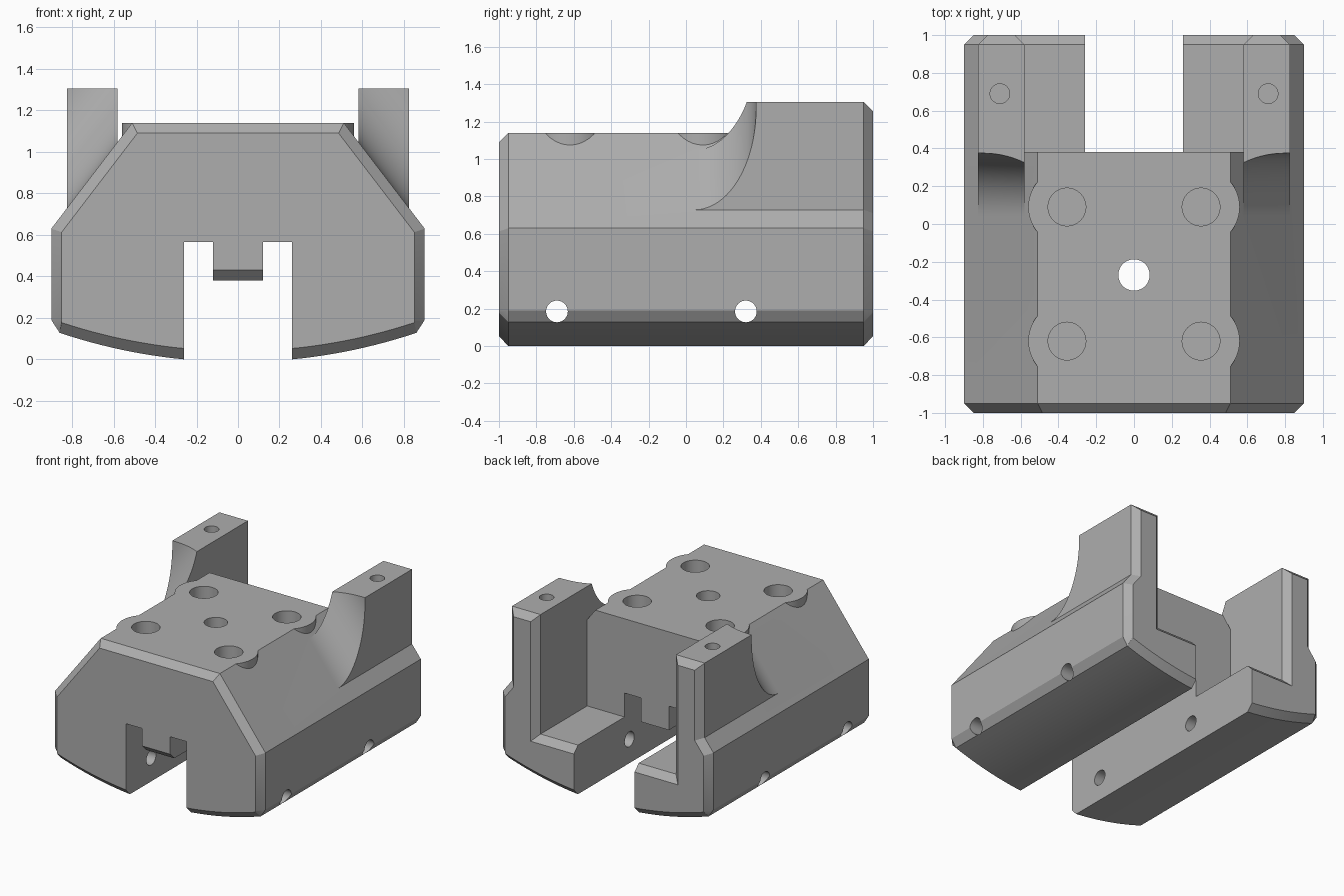
import bpy, bmesh, math
from mathutils import Vector, Matrix

if "Cube" in bpy.data.objects:
    bpy.data.objects.remove(bpy.data.objects["Cube"])

grey = bpy.data.materials.new("machined_grey")
grey.use_nodes = True
COLOR = (0.42, 0.42, 0.42, 1)
grey.diffuse_color = COLOR
grey.node_tree.nodes["Principled BSDF"].inputs["Base Color"].default_value = COLOR

CH = 0.05                                  # edge chamfer
SLOPE = 0.51 / 0.39                        # rise of the sloped flanks
SLOT, TONGUE, FLOOR = 0.26, 0.12, 0.38


def finish(bm, name):
    bmesh.ops.recalc_face_normals(bm, faces=bm.faces)
    mesh = bpy.data.meshes.new(name)
    bm.to_mesh(mesh)
    bm.free()
    mesh.materials.append(grey)
    obj = bpy.data.objects.new(name, mesh)
    bpy.context.collection.objects.link(obj)
    return obj


def loft(bm, rings):
    """Skin closed rings of equal length and cap both ends."""
    loops = [[bm.verts.new(p) for p in ring] for ring in rings]
    for a, b in zip(loops, loops[1:]):
        for i in range(len(a)):
            j = (i + 1) % len(a)
            bm.faces.new((a[i], a[j], b[j], b[i]))
    bm.faces.new(loops[0])
    bm.faces.new(loops[-1])


def cylinder(name, center, radius, depth, axis="Z"):
    bm = bmesh.new()
    turn = Matrix.Rotation(math.pi / 2, 4, "Y") if axis == "X" else Matrix()
    bmesh.ops.create_cone(bm, cap_ends=True, segments=48, radius1=radius, radius2=radius,
                          depth=depth, matrix=Matrix.Translation(center) @ turn)
    return finish(bm, name)


def combine(target, tool, operation):
    mod = target.modifiers.new("combine", "BOOLEAN")
    mod.operation, mod.solver, mod.object = operation, "EXACT", tool
    bpy.context.view_layer.objects.active = target
    bpy.ops.object.modifier_apply(modifier=mod.name)
    bpy.data.objects.remove(tool)


def belly(inset):
    """Curved underside and vertical side, from slot to shoulder."""
    radius, end = 2.7, 0.86 - inset * 0.2
    lift = inset * 1.05 - 0.0125
    pts = []
    for i in range(13):
        x = SLOT + (end - SLOT) * i / 12
        pts.append((x, lift + radius - math.sqrt(radius ** 2 - x ** 2)))
    return pts + [(0.9 - inset, 0.19), (0.9 - inset, 0.63 - inset * 0.34)]


def body_ring(y, inset):
    half = [(TONGUE, FLOOR + inset), (TONGUE, 0.565), (SLOT, 0.565)]
    half += belly(inset) + [(0.51 - inset / 2, 1.14 - inset)]
    return [(x, y, z) for x, z in half] + [(-x, y, z) for x, z in reversed(half)]


def arm_ring(y, inset, side):
    shoulder = 0.63 - inset * 0.34
    half = belly(inset) + [(0.825 - inset, shoulder + 0.075 * SLOPE),
                           (0.825 - inset, 1.305 - inset), (0.58 + inset, 1.305 - inset),
                           (0.58 + inset, FLOOR - inset), (SLOT, FLOOR - inset)]
    return [(side * x, y, z) for x, z in half]


# Main block with slot and tongue
bm = bmesh.new()
loft(bm, [body_ring(-1, CH), body_ring(-1 + CH, 0), body_ring(0.38, 0)])
body = finish(bm, "clamp_body")

for side in (-1, 1):
    # Rear arm with upright post
    bm = bmesh.new()
    loft(bm, [arm_ring(0.38, 0, side), arm_ring(1 - CH, 0, side), arm_ring(1, CH, side)])
    combine(body, finish(bm, "rear_arm"), "UNION")

    # Concave fillet blending the post into the sloped flank
    along = Vector((-0.39, 0, 0.51)).normalized()
    out = Vector((0.51, 0, 0.39)).normalized()
    r, y0 = 0.33, 0.045
    profile = [(y0 + r * math.sin(a), r - r * math.cos(a))
               for a in [math.pi / 2 * i / 20 for i in range(21)]]
    profile += [(y0 + r, 0.6), (0.38, 0.6), (0.38, -0.05), (y0, -0.05)]
    bm = bmesh.new()
    loft(bm, [[Vector((0.9, y, 0.63)) + along * s + out * d for y, d in profile]
              for s in (-0.5, 1.2)])
    for point, normal in (((0.58, 0, 0), (-1, 0, 0)), ((0.825, 0, 0), (1, 0, 0)),
                          ((0, 0, 1.305), (0, 0, 1))):
        cut = bmesh.ops.bisect_plane(bm, geom=bm.verts[:] + bm.edges[:] + bm.faces[:],
                                     plane_co=point, plane_no=normal, clear_outer=True)
        edges = [e for e in cut["geom_cut"] if isinstance(e, bmesh.types.BMEdge)]
        bmesh.ops.contextual_create(bm, geom=edges)
    bmesh.ops.scale(bm, vec=(side, 1, 1), verts=bm.verts)
    combine(body, finish(bm, "post_fillet"), "UNION")

    # Round bosses with blind bolt holes
    for y in (-0.62, 0.09):
        combine(body, cylinder("boss", (side * 0.355, y, 0.99), 0.205, 0.3), "UNION")
        combine(body, cylinder("bolt_hole", (side * 0.355, y, 1.14), 0.1, 0.6), "DIFFERENCE")
    combine(body, cylinder("post_hole", (side * 0.71, 0.69, 1.3), 0.052, 0.8), "DIFFERENCE")

# Centre hole and cross pin holes
combine(body, cylinder("centre_hole", (0, -0.27, 0.8), 0.083, 1.4), "DIFFERENCE")
for y in (-0.69, 0.32):
    combine(body, cylinder("pin_hole", (0, y, 0.185), 0.058, 2.4, "X"), "DIFFERENCE")

bpy.ops.object.select_all(action="DESELECT")
body.select_set(True)
bpy.context.view_layer.objects.active = body
bpy.ops.object.shade_smooth_by_angle(angle=math.radians(25))
